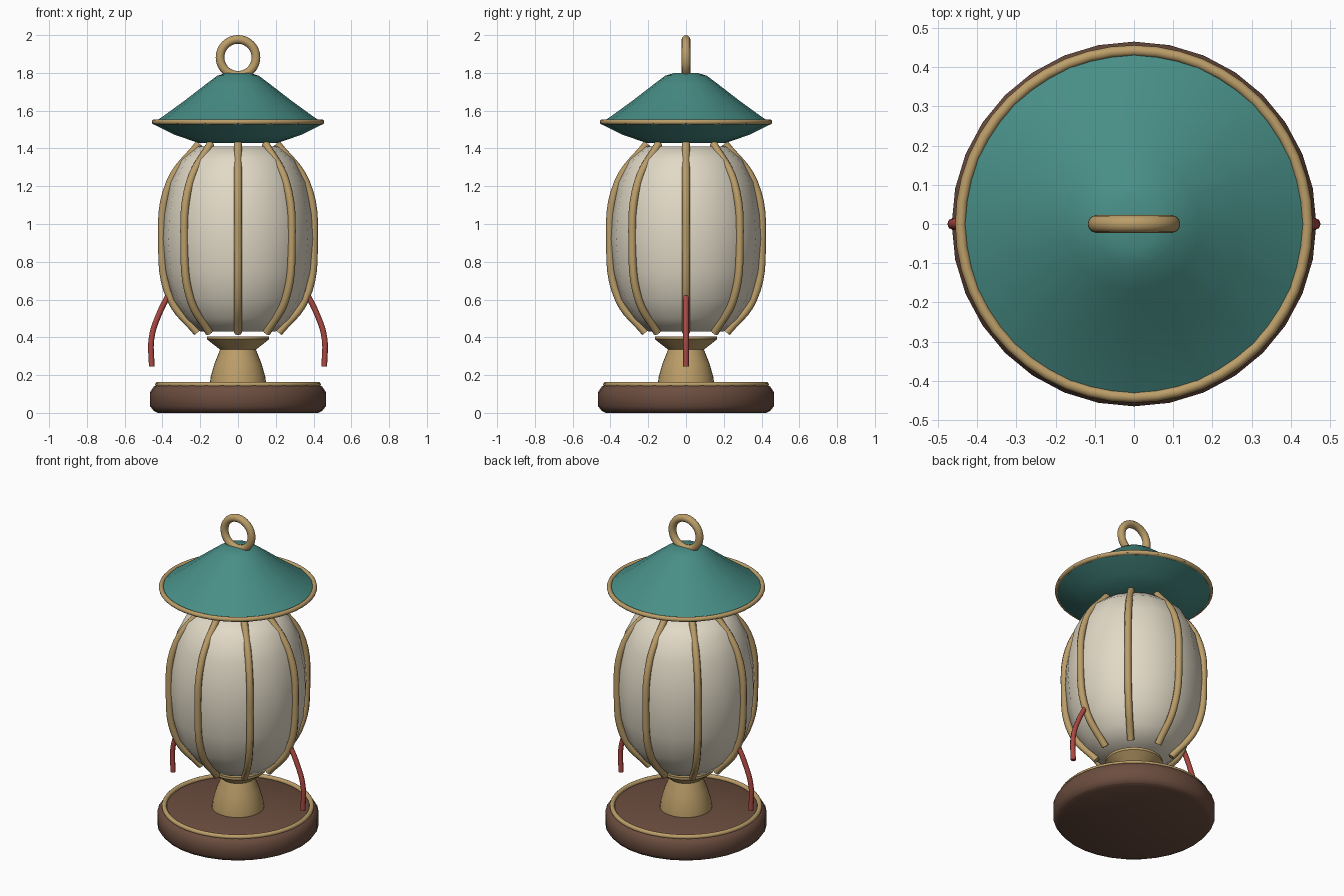
import bpy, bmesh
from math import sin, cos, pi, radians

cube = bpy.data.objects.get("Cube")
if cube:
    bpy.data.objects.remove(cube, do_unlink=True)


def material(name, rgb):
    m = bpy.data.materials.new(name)
    m.use_nodes = True
    m.diffuse_color = (*rgb, 1)
    m.node_tree.nodes["Principled BSDF"].inputs["Base Color"].default_value = (*rgb, 1)
    return m


brass = material("brass", (0.50, 0.34, 0.14))
teal = material("teal", (0.065, 0.27, 0.24))
paper = material("paper", (0.76, 0.70, 0.57))
wood = material("dark wood", (0.15, 0.075, 0.05))
red = material("red cord", (0.42, 0.065, 0.055))


def finish(obj, name, mat, angle=40):
    obj.name = name
    obj.data.materials.append(mat)
    bpy.ops.object.select_all(action="DESELECT")
    obj.select_set(True)
    bpy.context.view_layer.objects.active = obj
    bpy.ops.object.shade_smooth_by_angle(angle=radians(angle))
    return obj


def lathe(name, profile, sides, mat, turn=0.0, angle=40, caps=True):
    """Spin (radius, height) points around z."""
    bm = bmesh.new()
    rings = []
    for r, z in profile:
        rings.append([bm.verts.new((r * cos(turn + 2 * pi * i / sides),
                                    r * sin(turn + 2 * pi * i / sides), z))
                      for i in range(sides)])
    for low, high in zip(rings, rings[1:]):
        for i in range(sides):
            j = (i + 1) % sides
            bm.faces.new((low[i], low[j], high[j], high[i]))
    if caps:
        bm.faces.new(rings[0][::-1])
        bm.faces.new(rings[-1])
    mesh = bpy.data.meshes.new(name)
    bm.to_mesh(mesh)
    bm.free()
    obj = bpy.data.objects.new(name, mesh)
    bpy.context.collection.objects.link(obj)
    return finish(obj, name, mat, angle)


def torus(name, z, major, minor, mat, upright=False):
    bpy.ops.mesh.primitive_torus_add(
        location=(0, 0, z), rotation=(pi / 2 if upright else 0, 0, 0),
        major_radius=major, minor_radius=minor, major_segments=48, minor_segments=12)
    return finish(bpy.context.object, name, mat, 80)


def rod(name, points, radius, turn, mat):
    """Smooth round rod through (radius, height) points in one upright plane."""
    curve = bpy.data.curves.new(name, "CURVE")
    curve.dimensions = "3D"
    curve.bevel_depth = radius
    curve.bevel_resolution = 2
    curve.resolution_u = 6
    curve.use_fill_caps = True
    spline = curve.splines.new("BEZIER")
    spline.bezier_points.add(len(points) - 1)
    for p, (r, z) in zip(spline.bezier_points, points):
        p.co = (r * cos(turn), r * sin(turn), z)
        p.handle_left_type = p.handle_right_type = "AUTO"
    obj = bpy.data.objects.new(name, curve)
    bpy.context.collection.objects.link(obj)
    bpy.ops.object.select_all(action="DESELECT")
    obj.select_set(True)
    bpy.context.view_layer.objects.active = obj
    bpy.ops.object.convert(target="MESH")
    return finish(bpy.context.object, name, mat, 50)


# Wooden base with brass trim, and the stem
lathe("base", [(0.435, 0.005), (0.445, 0.01), (0.465, 0.035), (0.465, 0.11),
               (0.445, 0.14), (0.435, 0.145)], 32, wood)
torus("base_trim", 0.15, 0.425, 0.014, brass)
lathe("base_underside", [(0.425, 0.0), (0.435, 0.005)], 32, wood)
lathe("stem", [(0.15, 0.145), (0.145, 0.19), (0.125, 0.26), (0.095, 0.335),
               (0.165, 0.39), (0.165, 0.405)], 32, brass)

# Paper shade, eight-sided between the ribs
lathe("paper_shade", [(0.20, 0.43), (0.275, 0.50), (0.345, 0.60), (0.385, 0.75),
                      (0.40, 0.92), (0.392, 1.05), (0.36, 1.22), (0.30, 1.34),
                      (0.215, 1.41)], 16, paper, turn=pi / 8, angle=60)

# Eight ribs
rib = [(0.215, 0.425), (0.355, 0.60), (0.402, 0.90), (0.36, 1.22), (0.205, 1.425)]
for i in range(8):
    rod(f"rib_{i + 1}", rib, 0.021, i * pi / 4, brass)

# Roof: shallow underside and flared top
lathe("roof", [(0.21, 1.43), (0.33, 1.47), (0.455, 1.532), (0.39, 1.575), (0.28, 1.655),
               (0.17, 1.74), (0.11, 1.785), (0.06, 1.80)], 16, teal, angle=50)
torus("roof_trim", 1.54, 0.442, 0.014, brass)
torus("hanging_ring", 1.882, 0.095, 0.023, brass, upright=True)

# Cords hanging at both sides
cord = [(0.345, 0.665), (0.415, 0.53), (0.457, 0.40), (0.457, 0.245)]
for side, turn in (("left", 0), ("right", pi)):
    rod(f"cord_{side}", cord, 0.015, turn, red)
